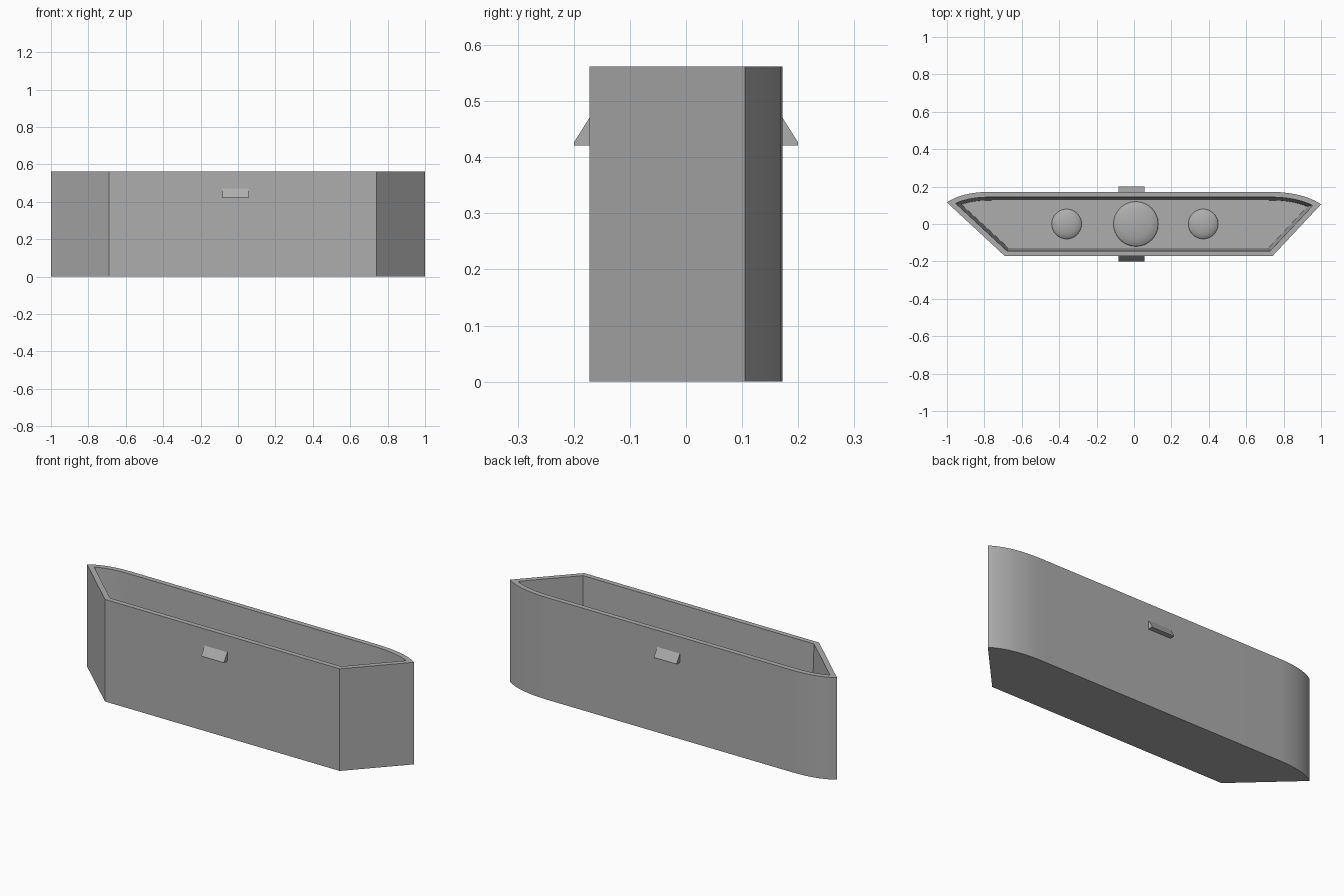
import bpy, bmesh, math
from mathutils import Vector

if "Cube" in bpy.data.objects:
    bpy.data.objects.remove(bpy.data.objects["Cube"])

grey = bpy.data.materials.new("plain_grey")
grey.diffuse_color = (0.42, 0.42, 0.42, 1)
grey.use_nodes = True
grey.node_tree.nodes["Principled BSDF"].inputs["Base Color"].default_value = grey.diffuse_color


def finish(name, bm, angle=30):
    bmesh.ops.recalc_face_normals(bm, faces=bm.faces)
    mesh = bpy.data.meshes.new(name)
    bm.to_mesh(mesh)
    bm.free()
    mesh.materials.append(grey)
    obj = bpy.data.objects.new(name, mesh)
    bpy.context.collection.objects.link(obj)
    bpy.ops.object.select_all(action='DESELECT')
    obj.select_set(True)
    bpy.context.view_layer.objects.active = obj
    bpy.ops.object.shade_smooth_by_angle(angle=math.radians(angle))
    return obj


def arc(a, c, b, n=14):
    a, b, c = Vector(a), Vector(b), Vector(c)
    return [a * (1 - t) ** 2 + c * 2 * t * (1 - t) + b * t * t
            for t in (i / n for i in range(n + 1))]


def inset(points, d):
    # Moves a counterclockwise outline inwards with mitred corners
    out = []
    for i, p in enumerate(points):
        e1 = (p - points[i - 1]).normalized()
        e2 = (points[(i + 1) % len(points)] - p).normalized()
        n1, n2 = Vector((-e1.y, e1.x)), Vector((-e2.y, e2.x))
        out.append(p + (n1 + n2) * d / (1 + n1.dot(n2)))
    return out


# Tray: straight front, slanted ends, rounded back corners, tapered cavity
outline = [Vector((-0.69, -0.172)), Vector((0.74, -0.172))]
outline += arc((1.0, 0.105), (0.90, 0.172), (0.72, 0.172))
outline += arc((-0.76, 0.172), (-0.92, 0.172), (-1.0, 0.115))
HEIGHT, FLOOR = 0.562, 0.03
bm = bmesh.new()
rings = [[bm.verts.new((p.x, p.y, z)) for p in pts] for pts, z in (
    (outline, 0), (outline, HEIGHT),
    (inset(outline, 0.028), HEIGHT), (inset(outline, 0.045), FLOOR))]
for lower, upper in zip(rings, rings[1:]):
    for i in range(len(lower)):
        j = (i + 1) % len(lower)
        bm.faces.new((lower[i], lower[j], upper[j], upper[i]))
bm.faces.new(rings[0])
bm.faces.new(rings[-1])
finish("tray", bm)

# Low rounded bosses on the tray floor
for name, x, r, h in (("left_boss", -0.36, 0.08, 0.025),
                      ("middle_boss", 0.01, 0.12, 0.03),
                      ("right_boss", 0.37, 0.08, 0.025)):
    bm = bmesh.new()
    bmesh.ops.create_uvsphere(bm, u_segments=32, v_segments=12, radius=1)
    bmesh.ops.bisect_plane(bm, geom=bm.verts[:] + bm.edges[:] + bm.faces[:],
                           plane_co=(0, 0, 0), plane_no=(0, 0, -1),
                           clear_outer=True)
    for v in bm.verts:
        v.co = (x + v.co.x * r, v.co.y * r, FLOOR + v.co.z * h)
    finish(name, bm)

# Wedge-shaped catches on the front and back walls
for name, s in (("front_catch", -1), ("back_catch", 1)):
    bm = bmesh.new()
    ends = [[bm.verts.new((x, s * y, z)) for y, z in
             ((0.171, 0.421), (0.2, 0.421), (0.2, 0.426), (0.171, 0.472))]
            for x in (-0.083, 0.055)]
    for e in ends:
        bm.faces.new(e)
    for i in range(4):
        j = (i + 1) % 4
        bm.faces.new((ends[0][i], ends[0][j], ends[1][j], ends[1][i]))
    finish(name, bm)
